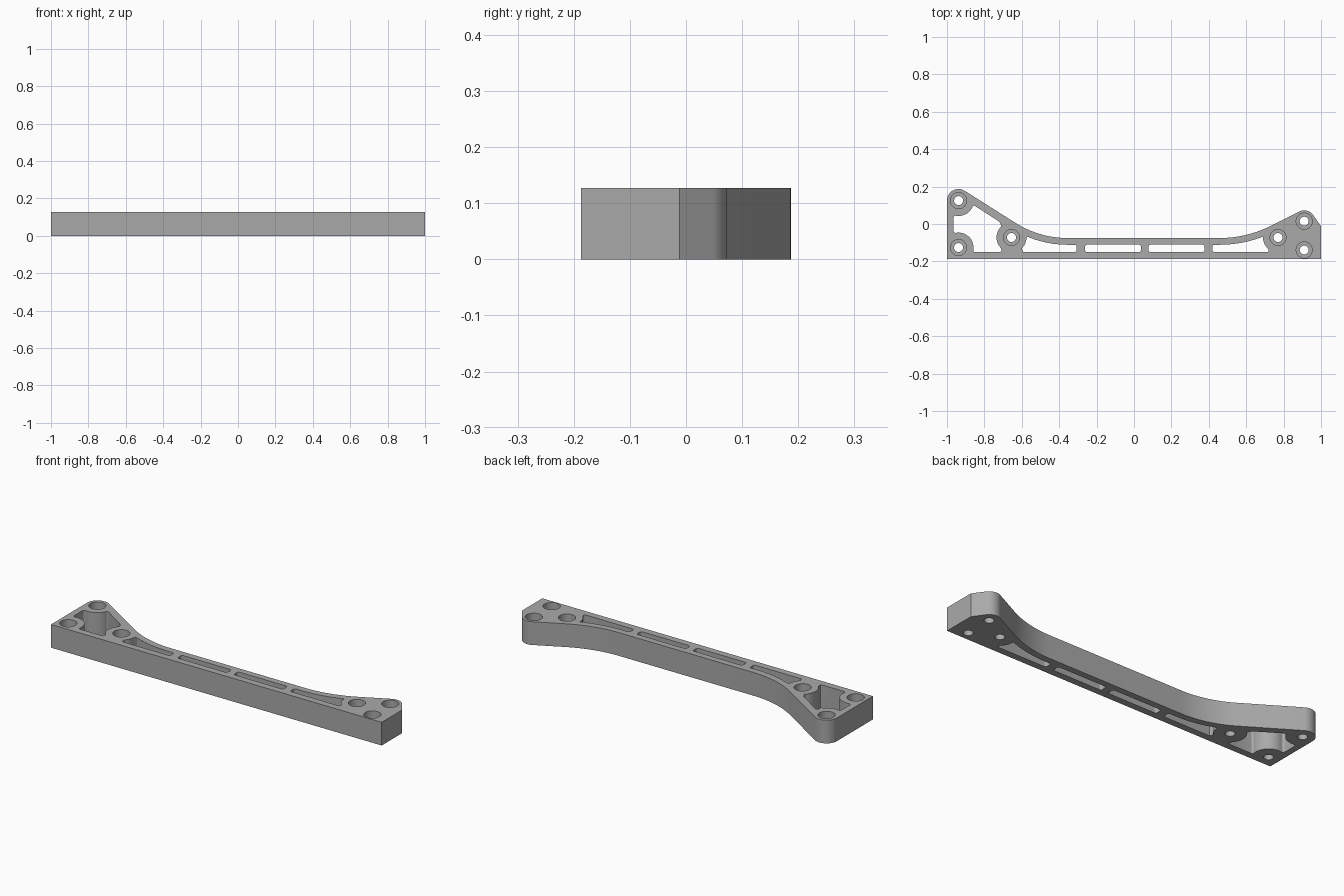
import bpy
import bmesh
from math import cos, sin, radians, atan2, acos, hypot, degrees
from mathutils import Vector

HEIGHT, FLOOR = 0.127, 0.035      # plate height, counterbore floor
BORE, BOLT = 0.043, 0.024         # counterbore and bolt radii
BOSS = 0.08                       # wall radius around each bolt hole
FRONT, POCKET = -0.187, -0.15     # front face, front wall of the pockets

if "Cube" in bpy.data.objects:
    bpy.data.objects.remove(bpy.data.objects["Cube"], do_unlink=True)


def arc(c, r, a0, a1, n=16):
    """Points on an arc, angles in degrees."""
    angles = [radians(a0 + (a1 - a0) * i / n) for i in range(n + 1)]
    return [Vector((c[0] + r * cos(a), c[1] + r * sin(a))) for a in angles]


def line(*pts):
    return [Vector(p) for p in pts]


def trim_start(seg, dist):
    """Shorten a polyline from its first point."""
    seg = list(seg)
    while len(seg) > 2 and (seg[1] - seg[0]).length < dist:
        dist -= (seg[1] - seg[0]).length
        seg.pop(0)
    step = seg[1] - seg[0]
    return [seg[0] + step.normalized() * min(dist, step.length * 0.45)] + seg[1:]


def rounded_loop(segs, fillet):
    """Join segments into one closed loop with rounded corners."""
    cut = [trim_start(trim_start(s, fillet)[::-1], fillet)[::-1] for s in segs]
    loop = []
    for i, seg in enumerate(cut):
        corner, after = segs[i][-1], cut[(i + 1) % len(cut)][0]
        loop += seg
        for k in range(1, 6):
            t = k / 6
            loop.append(seg[-1] * (1 - t) ** 2 + corner * 2 * t * (1 - t) + after * t * t)
    return loop


def tangent_angle(tip, r, sweep, radius, side):
    """Angle of the straight flank shared by a tip circle and a concave sweep."""
    dx, dy = sweep[0] - tip[0], sweep[1] - tip[1]
    return degrees(atan2(dy, dx) + side * acos((r + radius) / hypot(dx, dy)))


# Bolt holes
tall_tip, short_tip = (-0.938, 0.125), (0.91, 0.015)
corner_hole, left_hole, right_hole = (-0.938, -0.126), (-0.655, -0.072), (0.77, -0.072)
holes = [tall_tip, corner_hole, left_hole, right_hole, short_tip, (0.91, -0.139)]

# Outer outline: rounded tips flowing into the thin middle beam
sweep_a, rad_a, tip_a = (-0.355, 0.445), 0.52, 0.062
sweep_b, rad_b, tip_b = (0.457, 0.535), 0.61, 0.058
ang_a = tangent_angle(tall_tip, tip_a, sweep_a, rad_a, 1)
ang_b = tangent_angle(short_tip, tip_b, sweep_b, rad_b, -1)
outline = (line((1, FRONT), (1, -0.012))
           + arc(short_tip, tip_b, 35, ang_b)
           + arc(sweep_b, rad_b, ang_b + 180, 270)
           + arc(sweep_a, rad_a, 270, ang_a + 180)
           + arc(tall_tip, tip_a, ang_a, 180)
           + line((-1, FRONT)))

# Pockets through the plate
end_pocket = rounded_loop([
    line((-0.965, 0.047), (-0.965, -0.05)),
    arc(corner_hole, BOSS, 108, -17),
    line((-0.864, POCKET), (-0.703, POCKET)),
    arc(left_hole, BOSS, 233, 128),
    line((-0.71, 0.006), (-0.861, 0.103)),
    arc(tall_tip, 0.082, -15, -108)], 0.016)
left_pocket = rounded_loop([
    line((-0.604, POCKET), (-0.307, POCKET)),
    line((-0.307, POCKET), (-0.307, -0.111)),
    line((-0.307, -0.111), (-0.355, -0.111)) + arc(sweep_a, 0.556, 269, 247),
    arc(left_hole, BOSS, 4, -50)], 0.012)
right_pocket = rounded_loop([
    line((0.42, POCKET), (0.724, POCKET)),
    arc(right_hole, BOSS, 238, 175),
    arc(sweep_b, 0.646, 291, 270) + line((0.42, -0.111)),
    line((0.42, -0.111), (0.42, POCKET))], 0.012)


def slot(x0, x1, y0=POCKET, y1=-0.11):
    c = line((x0, y0), (x1, y0), (x1, y1), (x0, y1))
    return rounded_loop([[c[i], c[(i + 1) % 4]] for i in range(4)], 0.014)


pockets = [end_pocket, left_pocket, slot(-0.262, 0.037), slot(0.078, 0.377), right_pocket]

bm = bmesh.new()


def ring(pts, z):
    """A closed ring of edges at one height."""
    vs = [bm.verts.new((p.x, p.y, z)) for p in pts]
    return [bm.edges.new((v, vs[(i + 1) % len(vs)])) for i, v in enumerate(vs)]


def wall(lower, upper):
    """Faces between two matching rings."""
    for a, b in zip(lower, upper):
        bm.faces.new((a.verts[0], a.verts[1], b.verts[1], b.verts[0]))


# Side walls of the outline and pockets
top, bottom = [], []
for loop in [outline] + pockets:
    low, high = ring(loop, 0), ring(loop, HEIGHT)
    wall(low, high)
    bottom += low
    top += high

# Bolt holes with counterbores opening upward
for c in holes:
    bolt, bore = arc(c, BOLT, 0, 360, 40)[:-1], arc(c, BORE, 0, 360, 40)[:-1]
    rings = [ring(bolt, 0), ring(bolt, FLOOR), ring(bore, FLOOR), ring(bore, HEIGHT)]
    for a, b in zip(rings, rings[1:]):
        wall(a, b)
    bottom += rings[0]
    top += rings[-1]

# Top and bottom faces
for edges, up in ((top, 1), (bottom, -1)):
    bmesh.ops.triangle_fill(bm, edges=edges, use_beauty=True, normal=(0, 0, up))
bmesh.ops.recalc_face_normals(bm, faces=bm.faces)

mesh = bpy.data.meshes.new("mounting_bracket")
bm.to_mesh(mesh)
bm.free()
bracket = bpy.data.objects.new("mounting_bracket", mesh)
bpy.context.collection.objects.link(bracket)

# Plain grey material
grey = bpy.data.materials.new("plain_grey")
grey.use_nodes = True
colour = (0.4, 0.4, 0.4, 1)
grey.diffuse_color = colour
grey.node_tree.nodes["Principled BSDF"].inputs["Base Color"].default_value = colour
mesh.materials.append(grey)

bpy.context.view_layer.objects.active = bracket
bracket.select_set(True)
bpy.ops.object.shade_smooth_by_angle(angle=radians(30))
